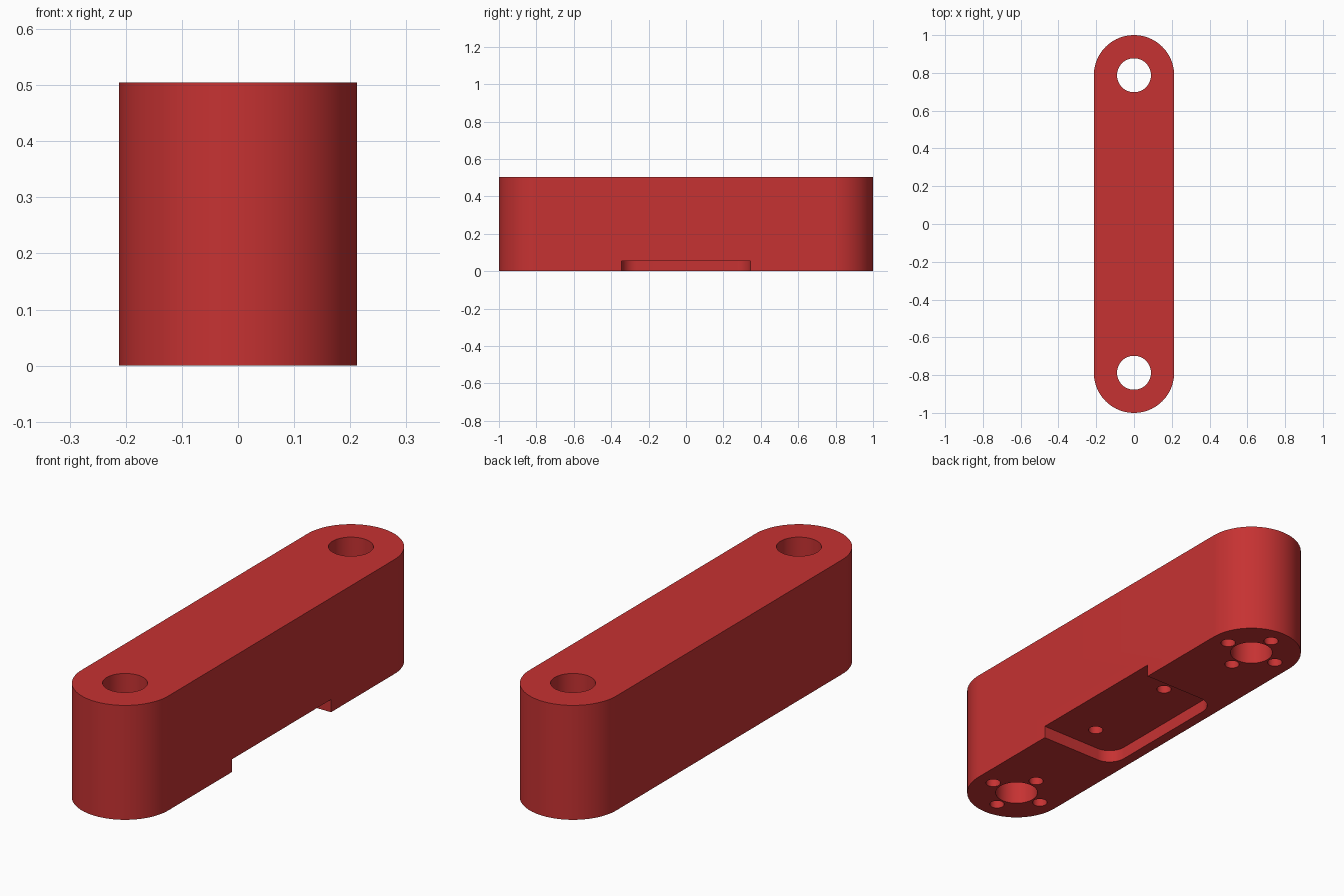
import bpy
import bmesh
from math import cos, sin, pi, radians

cube = bpy.data.objects.get("Cube")
if cube:
    bpy.data.objects.remove(cube, do_unlink=True)

HALF_LEN, RADIUS, HEIGHT = 1.0, 0.2125, 0.505
BORE_Y = HALF_LEN - RADIUS
POCKET_BACK, POCKET_HALF, POCKET_DEPTH, POCKET_R = -0.165, 0.345, 0.056, 0.08

red = bpy.data.materials.new("red")
red.use_nodes = True
color = (0.565, 0.032, 0.032, 1)
red.diffuse_color = color
red.node_tree.nodes["Principled BSDF"].inputs["Base Color"].default_value = color


def arc(cx, cy, r, start, end, steps):
    """Points along a circular arc, angles in degrees."""
    angles = [radians(start + (end - start) * i / steps) for i in range(steps + 1)]
    return [(cx + r * cos(a), cy + r * sin(a)) for a in angles]


def prism(name, outline, z0, z1):
    """Extrude a flat outline from z0 up to z1."""
    bm = bmesh.new()
    face = bm.faces.new([bm.verts.new((x, y, z0)) for x, y in outline])
    top = bmesh.ops.extrude_face_region(bm, geom=[face])["geom"]
    verts = [v for v in top if isinstance(v, bmesh.types.BMVert)]
    bmesh.ops.translate(bm, vec=(0, 0, z1 - z0), verts=verts)
    bmesh.ops.recalc_face_normals(bm, faces=bm.faces)
    mesh = bpy.data.meshes.new(name)
    bm.to_mesh(mesh)
    bm.free()
    mesh.materials.append(red)
    obj = bpy.data.objects.new(name, mesh)
    bpy.context.collection.objects.link(obj)
    return obj


def cut(body, cutter):
    """Subtract the cutter from the body and discard it."""
    cutter.hide_render = True
    mod = body.modifiers.new(cutter.name, "BOOLEAN")
    mod.operation = "DIFFERENCE"
    mod.solver = "EXACT"
    mod.object = cutter
    bpy.context.view_layer.objects.active = body
    bpy.ops.object.modifier_apply(modifier=mod.name)
    bpy.data.objects.remove(cutter, do_unlink=True)


def drill(body, name, x, y, r, z0, z1, sides):
    cut(body, prism(name, arc(x, y, r, 0, 360, sides)[:-1], z0, z1))


# Round-ended bar
body = prism("link_bar",
             arc(0, BORE_Y, RADIUS, 0, 180, 48) + arc(0, -BORE_Y, RADIUS, 180, 360, 48),
             0, HEIGHT)

# Shallow pocket underneath, open on the left side
inner = POCKET_BACK + POCKET_R
corner = POCKET_HALF - POCKET_R
pocket = ([(0.4, POCKET_HALF)] + arc(inner, corner, POCKET_R, 90, 180, 12)
          + arc(inner, -corner, POCKET_R, 180, 270, 12) + [(0.4, -POCKET_HALF)])
cut(body, prism("pocket", pocket, -0.1, POCKET_DEPTH))

for side in (-1, 1):
    # Through bore at each end, ringed by four blind screw holes
    drill(body, "bore", 0, side * BORE_Y, 0.09, -0.1, HEIGHT + 0.1, 64)
    for i in range(4):
        a = i * pi / 2
        drill(body, "screw_hole", 0.131 * cos(a), side * BORE_Y + 0.131 * sin(a),
              0.031, -0.1, 0.25, 32)
    # Blind hole in the pocket floor
    drill(body, "pocket_hole", (POCKET_BACK + RADIUS) / 2, side * 0.229,
          0.031, -0.1, 0.25, 32)

# Smooth curves, sharp rims
bpy.ops.object.select_all(action="DESELECT")
body.select_set(True)
bpy.context.view_layer.objects.active = body
bpy.ops.object.shade_smooth_by_angle(angle=radians(30))
